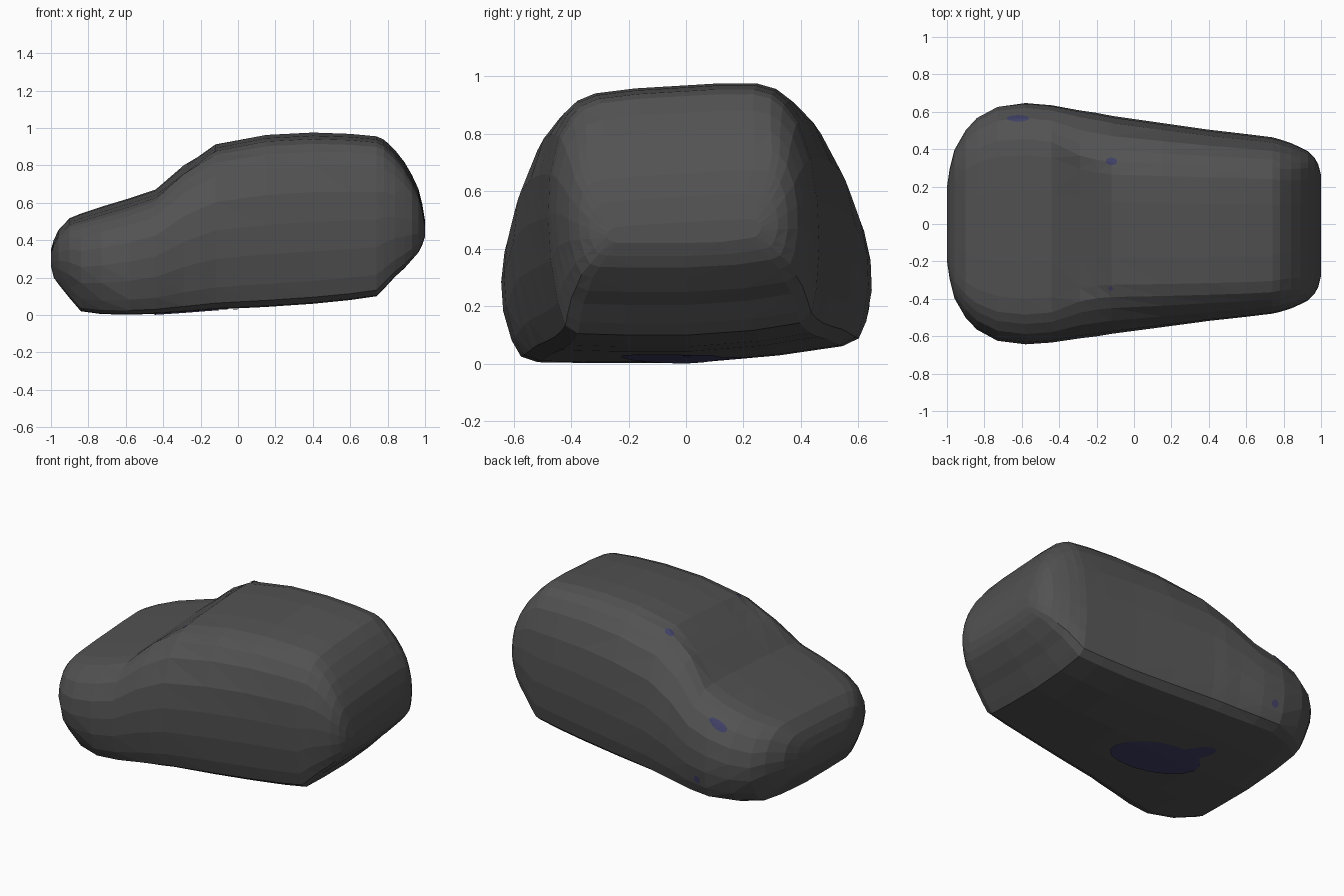
import bpy, bmesh, math
from mathutils import Vector
from mathutils.bvhtree import BVHTree

if "Cube" in bpy.data.objects:
    bpy.data.objects.remove(bpy.data.objects["Cube"])


def material(name, rgb):
    m = bpy.data.materials.new(name)
    m.diffuse_color = (*rgb, 1)
    m.use_nodes = True
    m.node_tree.nodes["Principled BSDF"].inputs["Base Color"].default_value = m.diffuse_color
    return m


GREY = material("charcoal grey", (0.085, 0.085, 0.085))
NAVY = material("dark navy", (0.05, 0.05, 0.13))

# Stations along the car: x, bottom z, top z, half width, roof ratio
STATIONS = [
    (-1.00, .26, .35, .20, .80), (-.985, .20, .40, .30, .78),
    (-.96, .165, .45, .40, .76), (-.90, .09, .512, .505, .74),
    (-.84, .02, .535, .57, .74), (-.73, .005, .57, .63, .74),
    (-.58, .002, .615, .648, .74), (-.44, .006, .667, .637, .73),
    (-.29, .016, .812, .612, .65), (-.20, .023, .868, .60, .63),
    (-.12, .03, .915, .585, .63), (.15, .043, .962, .547, .66),
    (.40, .06, .975, .512, .69), (.60, .08, .968, .489, .71),
    (.74, .10, .955, .472, .72), (.78, .14, .938, .462, .72),
    (.84, .205, .88, .443, .74), (.89, .25, .815, .42, .78),
    (.93, .295, .745, .40, .82), (.965, .335, .67, .365, .86),
    (.985, .375, .59, .33, .86), (1.0, .42, .50, .27, .86),
]

# Half section: (side blend toward roof width, width factor, height fraction)
SECTION = [
    (0, 0, 0), (0, .5, 0), (0, .86, .006), (0, .95, .04), (0, .985, .14),
    (0, 1, .32), (.03, 1, .50), (.13, 1, .68), (.42, 1, .84),
    (.75, 1, .92), (1, .98, .965), (1, .8, .99), (1, .4, 1), (1, 0, 1),
]


def section(x, zb, zt, w, roof):
    # sills tuck in more at the nose; the windscreen is slightly hollow
    sill = .95 - .15 * min(1, max(0, (-.6 - x) / .28))
    dip = .035 * max(0, 1 - abs(x + .28) / .19)
    half = []
    for blend, f, t in SECTION:
        tuck = 1 - (1 - sill) * max(0, 1 - t / .4)
        y = w * f * tuck * (1 + (roof - 1) * blend)
        sink = dip if (t > .985 and f < .7) else dip * .7 if t > .985 else 0
        half.append((y, zb + (zt - zb) * t - sink, t))
    ring = half + [(-y, z, t) for y, z, t in half[-2:0:-1]]
    # the body leans slightly to one side
    return [Vector((x, y - .05 * (z - .3),
                    z + (1 - t) * .13 * max(0, y - .1) + t * (.06 * y - .008)))
            for y, z, t in ring]


# Car body: loft through all the sections
bm = bmesh.new()
rings = [[bm.verts.new(p) for p in section(*s)] for s in STATIONS]
n = len(rings[0])
for a, b in zip(rings, rings[1:]):
    for i in range(n):
        j = (i + 1) % n
        bm.faces.new((a[i], a[j], b[j], b[i]))
bm.faces.new(rings[0])
bm.faces.new(rings[-1])
bmesh.ops.triangulate(bm, faces=bm.faces[:])
bmesh.ops.recalc_face_normals(bm, faces=bm.faces[:])
body_tree = BVHTree.FromBMesh(bm)
mesh = bpy.data.meshes.new("car_body")
bm.to_mesh(mesh)
bm.free()
mesh.materials.append(GREY)
bpy.context.collection.objects.link(bpy.data.objects.new("car_body", mesh))


def patch(name, centre, direction, u, v, rings=4, sides=16):
    """Thin oval laid on the body surface, seen along a direction."""
    d, c, u, v = Vector(direction), Vector(centre), Vector(u), Vector(v)

    def drop(p):
        hit = body_tree.ray_cast(p - d * 3, d)[0]
        return (hit if hit else p) - d * .005

    b = bmesh.new()
    mid = b.verts.new(drop(c))
    loops = []
    for r in range(1, rings + 1):
        k = r / rings
        loops.append([b.verts.new(drop(c + u * k * math.cos(a) + v * k * math.sin(a)))
                      for a in (2 * math.pi * i / sides for i in range(sides))])
    for i in range(sides):
        j = (i + 1) % sides
        b.faces.new((mid, loops[0][i], loops[0][j]))
        for p, q in zip(loops, loops[1:]):
            b.faces.new((p[i], q[i], q[j], p[j]))
    for f in b.faces:
        f.normal_update()
        if f.normal.dot(d) > 0:
            f.normal_flip()
    m = bpy.data.meshes.new(name)
    b.to_mesh(m)
    b.free()
    m.materials.append(NAVY)
    bpy.context.collection.objects.link(bpy.data.objects.new(name, m))


# Small navy patches: underside, wing, roof corners and wheel
DOWN, UP, IN = (0, 0, -1), (0, 0, 1), (0, -1, 0)
patch("underside_patch", (-.2, -.05, 0), UP, (.25, -.05, 0), (-.03, .17, 0))
patch("underside_patch_tail", (-.34, .13, 0), UP, (.07, -.11, 0), (.05, .02, 0))
patch("wing_patch", (-.62, .565, 0), DOWN, (.06, 0, 0), (0, .017, 0))
patch("roof_patch_left", (-.12, .335, 0), DOWN, (.03, 0, 0), (0, .02, 0))
patch("roof_patch_right", (-.125, -.345, 0), DOWN, (.012, 0, 0), (0, .012, 0))
patch("wheel_patch", (-.52, 0, .19), IN, (.022, 0, 0), (0, 0, .025))
